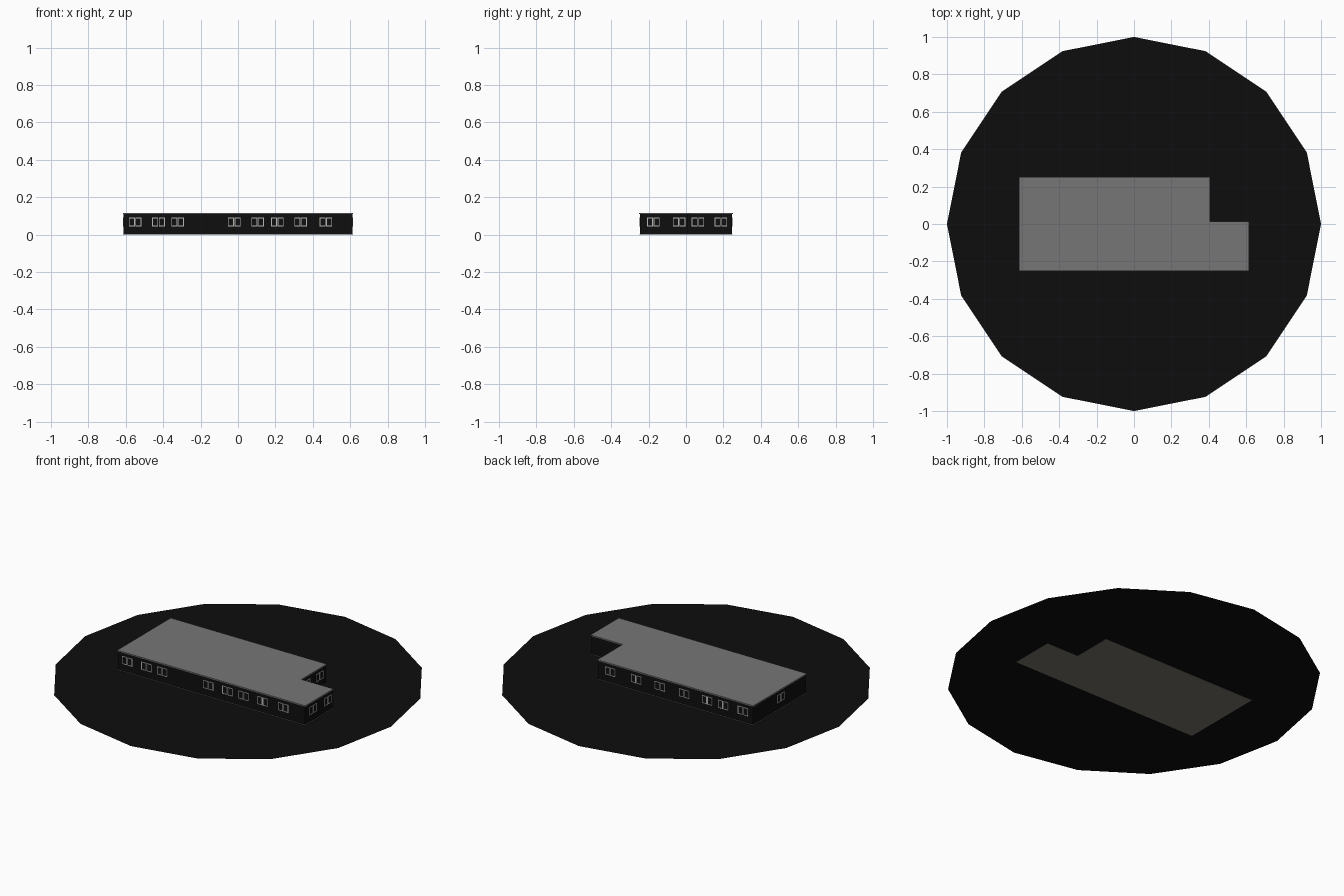
import bpy, bmesh
from math import pi
from mathutils import Matrix, Vector

if "Cube" in bpy.data.objects:
    bpy.data.objects.remove(bpy.data.objects["Cube"])


def mat(name, c):
    m = bpy.data.materials.new(name)
    m.diffuse_color = (*c, 1)
    m.use_nodes = True
    m.node_tree.nodes["Principled BSDF"].inputs["Base Color"].default_value = m.diffuse_color
    return m


BLACK = mat("near_black", (0.004, 0.004, 0.004))
WALL = mat("dark_wall", (0.004, 0.0045, 0.004))
ROOF = mat("roof_grey", (0.18, 0.18, 0.18))
FLOOR = mat("floor_grey", (0.18, 0.175, 0.15))
FRAME = mat("frame_grey", (0.5, 0.5, 0.47))
GLASS = mat("dark_glass", (0.005, 0.005, 0.006))


def finish(name, bm, material):
    me = bpy.data.meshes.new(name)
    bm.to_mesh(me)
    bm.free()
    me.materials.append(material)
    ob = bpy.data.objects.new(name, me)
    bpy.context.collection.objects.link(ob)
    return ob


def slab(name, z0, z1, grow, material):
    """L-shaped footprint extruded from z0 to z1."""
    g = grow
    pts = [(-.612 - g, -.247 - g), (.612 + g, -.247 - g), (.612 + g, .01 + g),
           (.402 + g, .01 + g), (.402 + g, .247 + g), (-.612 - g, .247 + g)]
    bm = bmesh.new()
    face = bm.faces.new([bm.verts.new((x, y, z0)) for x, y in pts])
    r = bmesh.ops.extrude_face_region(bm, geom=[face])
    vs = [v for v in r["geom"] if isinstance(v, bmesh.types.BMVert)]
    bmesh.ops.translate(bm, verts=vs, vec=(0, 0, z1 - z0))
    bmesh.ops.recalc_face_normals(bm, faces=bm.faces)
    return finish(name, bm, material)


def box(bm, m, centre, size):
    t = m @ Matrix.Translation(centre) @ Matrix.Diagonal((*size, 1))
    bmesh.ops.create_cube(bm, size=1, matrix=t)


# 16-sided ground plate, just above the floor's underside
bm = bmesh.new()
bmesh.ops.create_circle(bm, cap_ends=True, segments=16, radius=1,
                        matrix=Matrix.Translation((0, 0, .001)))
finish("ground_plate", bm, BLACK)

# Building body
slab("floor", 0, .003, .0025, FLOOR)
slab("walls", .003, .111, 0, WALL)
slab("roof", .111, .117, .003, ROOF)

# Windows: wall plane origin, turn about z, positions along the wall
W, H, T, ZC = .032, .047, .004, .068
rows = [
    ("front", 0, lambda s: (s, -.247), (-.55, -.425, -.323, -.02, .105, .21, .335, .47)),
    ("right", pi / 2, lambda s: (.612, s), (-.175, -.037)),
    ("notch", pi / 2, lambda s: (.402, s), (.064, .187)),
    ("back", pi, lambda s: (s, .247), (.323, .152, -.003, -.161, -.312, -.417, -.546)),
    ("left", -pi / 2, lambda s: (-.612, s), (-.01,)),
]
for name, turn, place, spots in rows:
    frames, glass = bmesh.new(), bmesh.new()
    for s in spots:
        m = Matrix.Translation((*place(s), ZC)) @ Matrix.Rotation(turn, 4, "Z")
        for side in (-1, 1):
            x = side * .0175
            for e in (-1, 1):
                box(frames, m, (x + e * (W - T) / 2, -.001, 0), (T, .003, H))
                box(frames, m, (x, -.001, e * (H - T) / 2), (W - 2 * T, .003, T))
            box(glass, m, (x, 0, 0), (W - 2 * T, .002, H - 2 * T))
    finish(name + "_window_frames", frames, FRAME)
    finish(name + "_window_glass", glass, GLASS)
